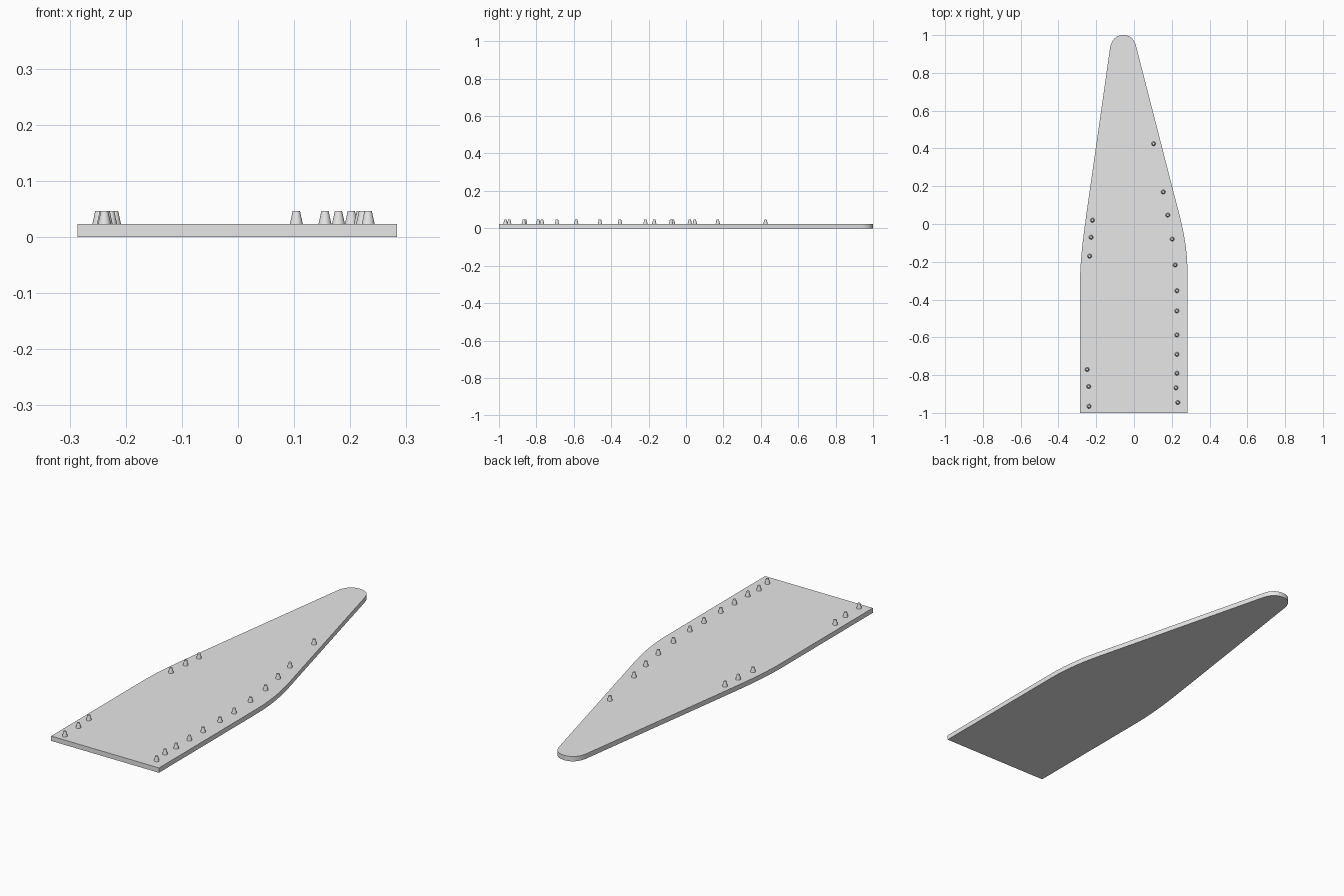
import bpy
import bmesh
from mathutils import Vector
from mathutils.geometry import interpolate_bezier

cube = bpy.data.objects.get("Cube")
if cube:
    bpy.data.objects.remove(cube, do_unlink=True)

PLATE_TOP = 0.023
PEG_TOP = 0.046

grey = bpy.data.materials.new("light grey")
grey.use_nodes = True
grey.diffuse_color = (0.8, 0.8, 0.8, 1)
grey.node_tree.nodes["Principled BSDF"].inputs["Base Color"].default_value = grey.diffuse_color


def add_object(name, bm):
    bmesh.ops.recalc_face_normals(bm, faces=bm.faces)
    mesh = bpy.data.meshes.new(name)
    bm.to_mesh(mesh)
    bm.free()
    mesh.materials.append(grey)
    obj = bpy.data.objects.new(name, mesh)
    bpy.context.collection.objects.link(obj)
    bpy.ops.object.select_all(action="DESELECT")
    obj.select_set(True)
    bpy.context.view_layer.objects.active = obj
    bpy.ops.object.shade_smooth_by_angle(angle=0.6)
    return obj


def curve(a, b, c, d, steps=12):
    points = [Vector((x, y, 0)) for x, y in (a, b, c, d)]
    return interpolate_bezier(*points, steps)


# Flat plate: straight flanks, curved shoulders and a rounded tip
outline = [Vector((-0.286, -1, 0))]
outline += curve((-0.286, -0.32), (-0.286, -0.19), (-0.268, -0.06), (-0.248, 0.08))
outline += curve((-0.127, 0.93), (-0.120, 0.975), (-0.095, 1), (-0.058, 1))
outline += curve((-0.058, 1), (-0.020, 1), (0.003, 0.98), (0.014, 0.93))[1:]
outline += curve((0.209, 0.17), (0.246, 0.025), (0.283, -0.09), (0.283, -0.26))
outline.append(Vector((0.283, -1, 0)))

bm = bmesh.new()
base = bm.faces.new([bm.verts.new(p) for p in outline])
top = bmesh.ops.extrude_face_region(bm, geom=[base], use_keep_orig=True)["geom"]
bmesh.ops.translate(bm, vec=(0, 0, PLATE_TOP),
                    verts=[v for v in top if isinstance(v, bmesh.types.BMVert)])
add_object("plate", bm)

# Small tapered pegs along both edges
right_pegs = [(-0.22, 0.02), (-0.227, -0.07), (-0.235, -0.17),
              (-0.248, -0.77), (-0.24, -0.86), (-0.238, -0.965)]
left_pegs = [(0.104, 0.425), (0.155, 0.17), (0.179, 0.047), (0.202, -0.08),
             (0.218, -0.217), (0.227, -0.353), (0.227, -0.46), (0.227, -0.587),
             (0.227, -0.69), (0.227, -0.79), (0.222, -0.867), (0.232, -0.945)]


def add_pegs(name, places):
    for i, (x, y) in enumerate(places, 1):
        bm = bmesh.new()
        bmesh.ops.create_cone(bm, cap_ends=True, segments=20, radius1=0.0115,
                              radius2=0.0065, depth=PEG_TOP - PLATE_TOP)
        peg = add_object(f"{name}_{i}", bm)
        peg.location = (x, y, (PEG_TOP + PLATE_TOP) / 2)


add_pegs("right_peg", right_pegs)
add_pegs("left_peg", left_pegs)
